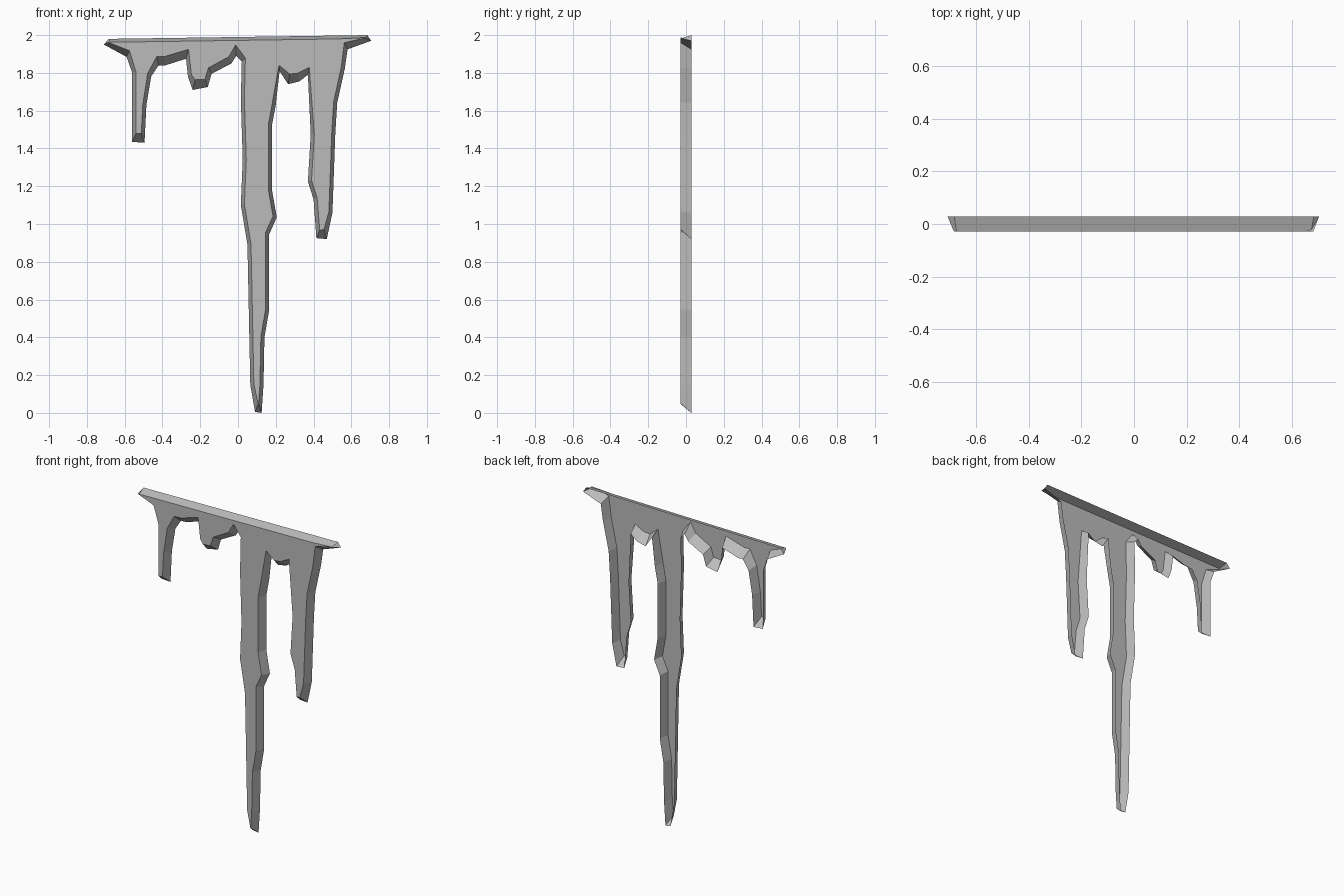
import bpy
import bmesh
from mathutils import Vector

cube = bpy.data.objects.get("Cube")
if cube:
    bpy.data.objects.remove(cube, do_unlink=True)

FRONT, BACK = -0.028, 0.028

# Back rim of the shell, section by section, running left to right below
left_wing = [(-.685, 1.98), (-.71, 1.95), (-.59, 1.885)]
short_drip = [(-.56, 1.8), (-.56, 1.435), (-.495, 1.43), (-.485, 1.63),
              (-.46, 1.78), (-.42, 1.84), (-.385, 1.84)]
small_drip = [(-.275, 1.875), (-.265, 1.78), (-.24, 1.71), (-.16, 1.725),
              (-.14, 1.795), (-.035, 1.85), (-.01, 1.89)]
long_drip_left = [(.02, 1.86), (.015, 1.66), (.025, 1.34), (.015, 1.1),
                  (.05, .89), (.065, .15), (.09, .005)]
long_drip_right = [(.125, 0), (.135, .15), (.14, .4), (.165, .545), (.165, .945),
                   (.205, 1.035), (.18, 1.18), (.18, 1.525), (.2, 1.63)]
stub_drip = [(.22, 1.81), (.265, 1.74), (.325, 1.755)]
medium_drip = [(.37, 1.79), (.385, 1.475), (.37, 1.225), (.4, 1.13), (.415, .925),
               (.47, .92), (.5, 1.06), (.515, 1.475), (.525, 1.64), (.565, 1.82)]
right_wing = [(.58, 1.925), (.705, 1.97), (.685, 2)]

rim = [Vector(p) for section in (left_wing, short_drip, small_drip, long_drip_left,
                                 long_drip_right, stub_drip, medium_drip, right_wing)
       for p in section]


def inward(a, b):
    """Unit normal of an outline edge, pointing into the shape."""
    d = (b - a).normalized()
    return Vector((-d.y, d.x))


def inset(points, side, rise, drop):
    """Mitred inset, deeper on undersides than on the sides and top."""
    result = []
    for i, p in enumerate(points):
        n1 = inward(points[i - 1], p)
        n2 = inward(p, points[(i + 1) % len(points)])
        m = (n1 + n2) / max(1, 1 + n1.dot(n2))
        result.append(p + Vector((m.x * side, m.y * (rise if m.y > 0 else drop))))
    return result


def make_material(name, color):
    mat = bpy.data.materials.new(name)
    mat.use_nodes = True
    mat.diffuse_color = color
    mat.node_tree.nodes["Principled BSDF"].inputs["Base Color"].default_value = color
    return mat


# Open-backed shell: flat front face and sloping walls
bm = bmesh.new()
front = [bm.verts.new((p.x, FRONT, p.y)) for p in inset(rim, .019, .047, .018)]
back = [bm.verts.new((p.x, BACK, p.y)) for p in rim]
bm.faces.new(front)
for i in range(len(rim)):
    bm.faces.new((front[i - 1], back[i - 1], back[i], front[i]))
bm.normal_update()
bmesh.ops.recalc_face_normals(bm, faces=bm.faces)
if next(f for f in bm.faces if len(f.verts) > 4).normal.y > 0:
    bmesh.ops.reverse_faces(bm, faces=bm.faces)

mesh = bpy.data.meshes.new("hanging_drips")
bm.to_mesh(mesh)
bm.free()
mesh.materials.append(make_material("plain grey", (.5, .5, .5, 1)))
drips = bpy.data.objects.new("hanging_drips", mesh)
bpy.context.collection.objects.link(drips)
